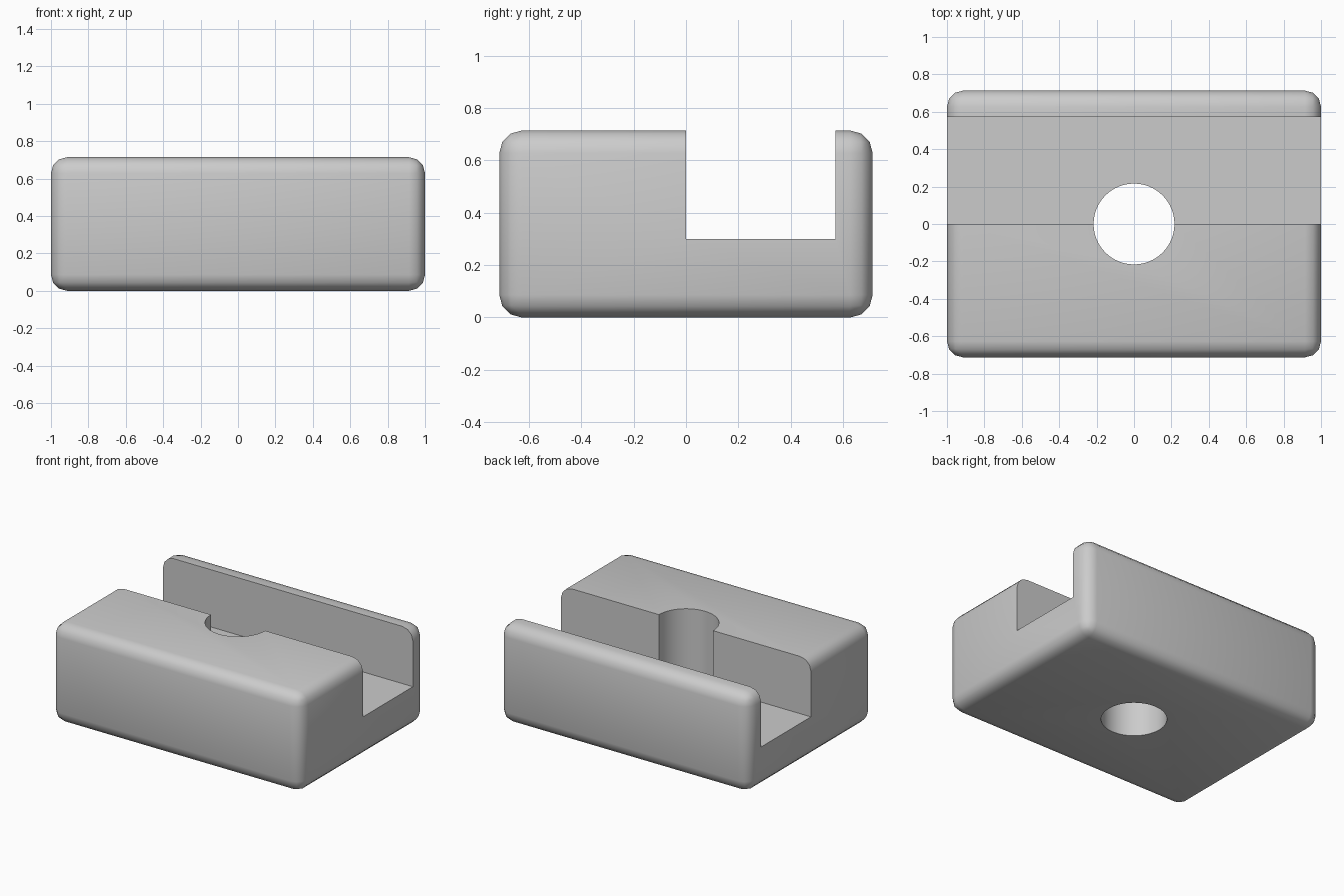
import bpy
import math

if "Cube" in bpy.data.objects:
    bpy.data.objects.remove(bpy.data.objects["Cube"], do_unlink=True)

LENGTH, DEPTH, HEIGHT = 2.0, 1.426, 0.714
SLOT_FRONT, SLOT_BACK, SLOT_FLOOR = 0.0, 0.571, 0.3
HOLE_RADIUS = 0.216

grey = bpy.data.materials.new("plain grey")
grey.use_nodes = True
colour = (0.6, 0.6, 0.6, 1)
grey.diffuse_color = colour
grey.node_tree.nodes["Principled BSDF"].inputs["Base Color"].default_value = colour


def box(name, size, centre):
    bpy.ops.mesh.primitive_cube_add(size=1, location=centre)
    obj = bpy.context.object
    obj.name = name
    obj.scale = size
    bpy.ops.object.transform_apply(location=False, rotation=False, scale=True)
    obj.data.materials.append(grey)
    return obj


def apply_modifier(obj, modifier):
    bpy.ops.object.select_all(action="DESELECT")
    obj.select_set(True)
    bpy.context.view_layer.objects.active = obj
    bpy.ops.object.modifier_apply(modifier=modifier.name)


# Rounded block
block = box("slotted_block", (LENGTH, DEPTH, HEIGHT), (0, 0, HEIGHT / 2))
bevel = block.modifiers.new("rounded edges", "BEVEL")
bevel.width = 0.086
bevel.segments = 3
apply_modifier(block, bevel)

# Cutters for the open channel and the through hole
slot = box("slot_cutter", (LENGTH + 1, SLOT_BACK - SLOT_FRONT, 1),
           (0, (SLOT_FRONT + SLOT_BACK) / 2, SLOT_FLOOR + 0.5))
bpy.ops.mesh.primitive_cylinder_add(vertices=64, radius=HOLE_RADIUS, depth=2,
                                    location=(0, 0, HEIGHT / 2))
hole = bpy.context.object
hole.name = "hole_cutter"
hole.data.materials.append(grey)

for cutter in (slot, hole):
    cut = block.modifiers.new(cutter.name, "BOOLEAN")
    cut.operation = "DIFFERENCE"
    cut.solver = "EXACT"
    cut.object = cutter
    apply_modifier(block, cut)
    bpy.data.objects.remove(cutter, do_unlink=True)

# Smooth the rounded edges and bore, keep the cut edges sharp
bpy.ops.object.shade_smooth_by_angle(angle=math.radians(35))
